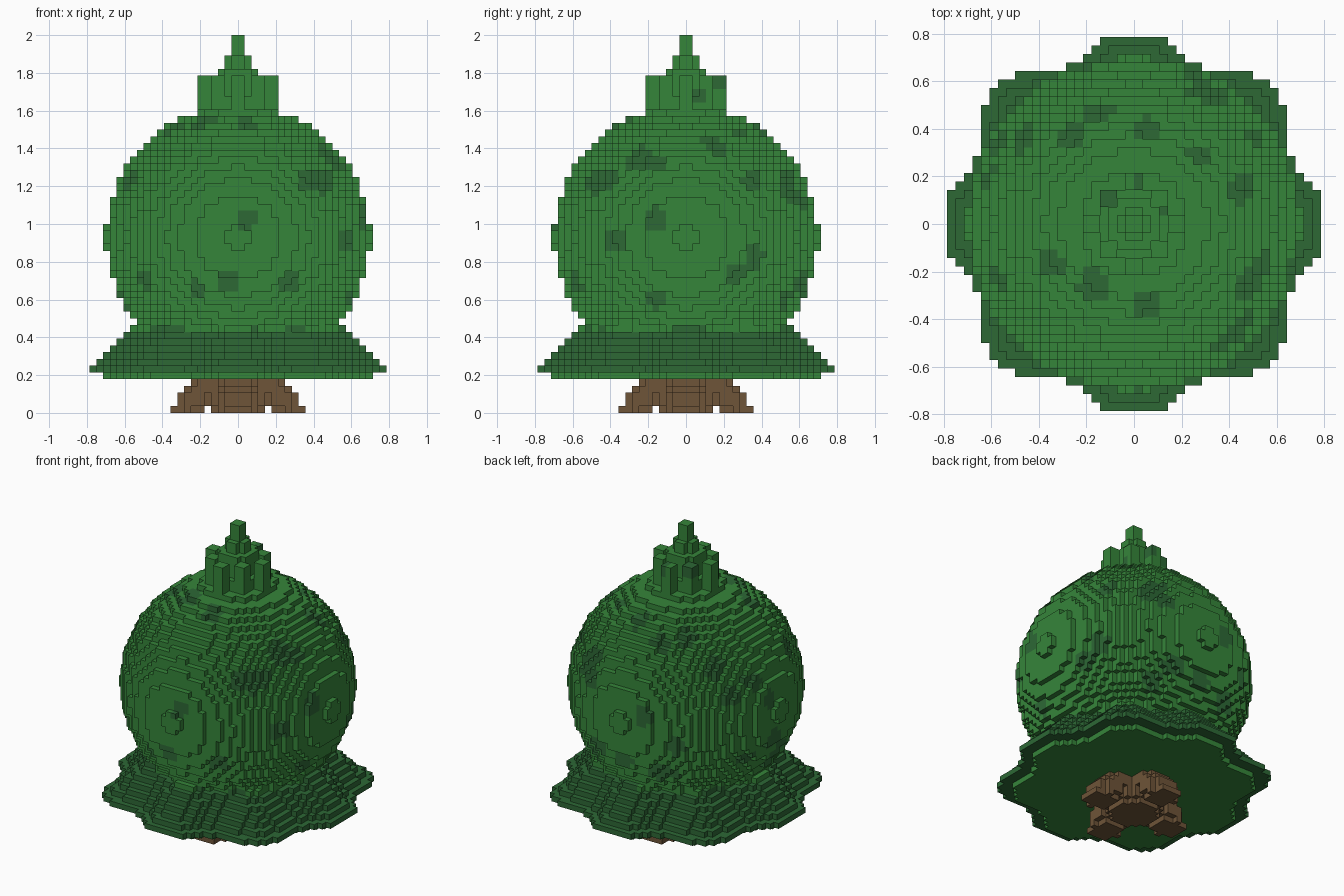
import bpy, bmesh, math, random
from mathutils import Vector

old = bpy.data.objects.get("Cube")
if old:
    bpy.data.objects.remove(old, do_unlink=True)

V = 2 / 56          # size of one block
random.seed(4)


def material(name, rgb):
    m = bpy.data.materials.new(name)
    m.use_nodes = True
    m.diffuse_color = (*rgb, 1)
    bsdf = next(n for n in m.node_tree.nodes if n.type == 'BSDF_PRINCIPLED')
    bsdf.inputs["Base Color"].default_value = (*rgb, 1)
    bsdf.inputs["Roughness"].default_value = 0.9
    return m


LEAF = material("leaf green", (0.036, 0.235, 0.042))
DARK = material("dark leaf green", (0.026, 0.138, 0.036))
BARK = material("bark brown", (0.156, 0.089, 0.040))


def layer(k, test, half=22):
    """Blocks of layer k whose centre passes the test."""
    return {(i, j, k) for i in range(-half, half) for j in range(-half, half)
            if test(i + 0.5, j + 0.5)}


def scalloped(radius):
    """Disc with eight lobes."""
    def test(x, y):
        a = math.atan2(y, x)
        return math.hypot(x, y) <= radius * (1 + 0.064 * math.cos(8 * a))
    return test


# Ball of leaves
canopy = set()
for k in range(6, 46):
    canopy |= layer(k, lambda x, y: x * x + y * y + (k + 0.5 - 26) ** 2 < 383.5)

# Flared skirt, widest just above its underside
skirt = layer(6, scalloped(21.42))
for k in range(7, 13):
    skirt |= layer(k, scalloped(27 - k))
skirt -= canopy
underside = layer(5, scalloped(19.2))

# Trunk: a core and four roots that spread towards the ground
trunk = set()
for k, (out, r) in enumerate([(7.5, 2.6), (6.5, 2.8), (6.2, 2.9), (5, 3), (4, 3)]):
    def in_trunk(x, y):
        roots = [(out, 0), (-out, 0), (0, out), (0, -out)]
        return math.hypot(x, y) < (4 if k == 0 else 4.5) or any(
            math.hypot(x - a, y - b) < r for a, b in roots)
    trunk |= layer(k, in_trunk)

# Crown: stepped spire in a ring of eight pillars
crown = set()
for k in range(45, 56):
    if k < 51:
        crown |= layer(k, lambda x, y: math.hypot(x, y) < (4.6 if k < 47 else 3))
    elif k < 53:
        crown |= layer(k, lambda x, y: math.hypot(x, y) < 2)
    else:
        crown |= layer(k, lambda x, y: max(abs(x), abs(y)) < 1)
    if k < 50:
        def pillar(x, y):
            lo, hi = sorted((abs(x), abs(y)))
            return (lo < 1 and 4 < hi < 6) or (lo > 2 and hi < 4)
        crown |= layer(k, pillar)
crown -= canopy

# Dark patches on the ball, as directions from its centre
spots = []


def spot(axis, sign, u, w, size):
    """Patch seen along an axis at plane offsets u, w."""
    d = math.sqrt(max(0.48 - u * u - w * w, 0.0)) * sign
    p = {'x': (d, u, w), 'y': (u, d, w), 'z': (u, w, d)}[axis]
    spots.append((Vector(p) / V, size))


for u, z, s in [(0.05, 1.03, 1.7), (0.36, 1.24, 1.6), (0.44, 1.23, 2.2), (0.57, 0.92, 1.8),
                (-0.05, 0.69, 1.7), (0.27, 0.69, 1.8), (-0.22, 0.64, 1.7),
                (0.48, 1.36, 2), (-0.5, 0.7, 1.5)]:
    spot('y', -1, u, z - 0.93, s)
for u, z, s in [(-0.16, 1.03, 1.9), (-0.37, 0.92, 1.8), (-0.16, 0.6, 1.8), (0.27, 0.74, 1.7),
                (0.37, 0.82, 1.9), (0.36, 1.23, 1.7), (0.15, 1.43, 1.8),
                (-0.27, 1.36, 1.9), (-0.15, 1.33, 1.6), (-0.43, 1.24, 2.1)]:
    spot('x', 1, u, z - 0.93, s)
for x, y, s in [(-0.27, 0.38, 2), (-0.15, 0.47, 1.8), (-0.47, 0.36, 1.8), (0.05, 0.41, 1.7),
                (0.28, 0.3, 1.6), (-0.17, -0.26, 2), (0.05, -0.35, 1.9),
                (0.47, 0.17, 1.7), (-0.35, -0.17, 1.6), (0.27, 0.55, 1.7)]:
    spot('z', 1, x, y, s)
for _ in range(9):
    spot('y', 1, random.uniform(-0.4, 0.4), random.uniform(-0.4, 0.35), 1.8)
    spot('x', -1, random.uniform(-0.4, 0.4), random.uniform(-0.4, 0.35), 1.8)

crown_spots = [Vector(p) for p in [(-3, -5, 48), (5, 4, 48), (1, 5, 49), (3, 2, 47), (-3, 3, 49)]]


def canopy_colour(x, y, z):
    p = Vector((x, y, z - 26))
    return int(any((p - c).length < s for c, s in spots))


def crown_colour(x, y, z):
    return int(any((Vector((x, y, z)) - c).length < 1.6 for c in crown_spots))


def skirt_colour(x, y, z):
    # Ragged upper edge where the skirt meets the ball
    return int(z < 12 or math.sin(5 * math.atan2(y, x) + 1) > 0.25)


solid = canopy | skirt | underside | trunk | crown
SIDES = [(1, 0, 0), (-1, 0, 0), (0, 1, 0), (0, -1, 0), (0, 0, 1), (0, 0, -1)]


def build(name, blocks, mats, rule=lambda x, y, z: 0):
    """Make one object from the outer faces of its blocks."""
    bm = bmesh.new()
    for i, j, k in sorted(blocks):
        mid = Vector((i + 0.5, j + 0.5, k + 0.5))
        index = rule(*mid)
        for s in SIDES:
            if (i + s[0], j + s[1], k + s[2]) in solid:
                continue
            n = Vector(s)
            a = Vector((s[1], s[2], s[0])) / 2
            b = n.cross(a)
            c = mid + n / 2
            face = bm.faces.new([bm.verts.new(q * V) for q in
                                 (c - a - b, c + a - b, c + a + b, c - a + b)])
            face.material_index = index
    bmesh.ops.remove_doubles(bm, verts=bm.verts, dist=V * 0.01)
    mesh = bpy.data.meshes.new(name)
    bm.to_mesh(mesh)
    bm.free()
    for m in mats:
        mesh.materials.append(m)
    obj = bpy.data.objects.new(name, mesh)
    bpy.context.collection.objects.link(obj)


build("trunk", trunk, [BARK])
build("skirt_underside", underside, [LEAF])
build("leaf_skirt", skirt, [LEAF, DARK], skirt_colour)
build("leaf_ball", canopy, [LEAF, DARK], canopy_colour)
build("leaf_crown", crown, [LEAF, DARK], crown_colour)
